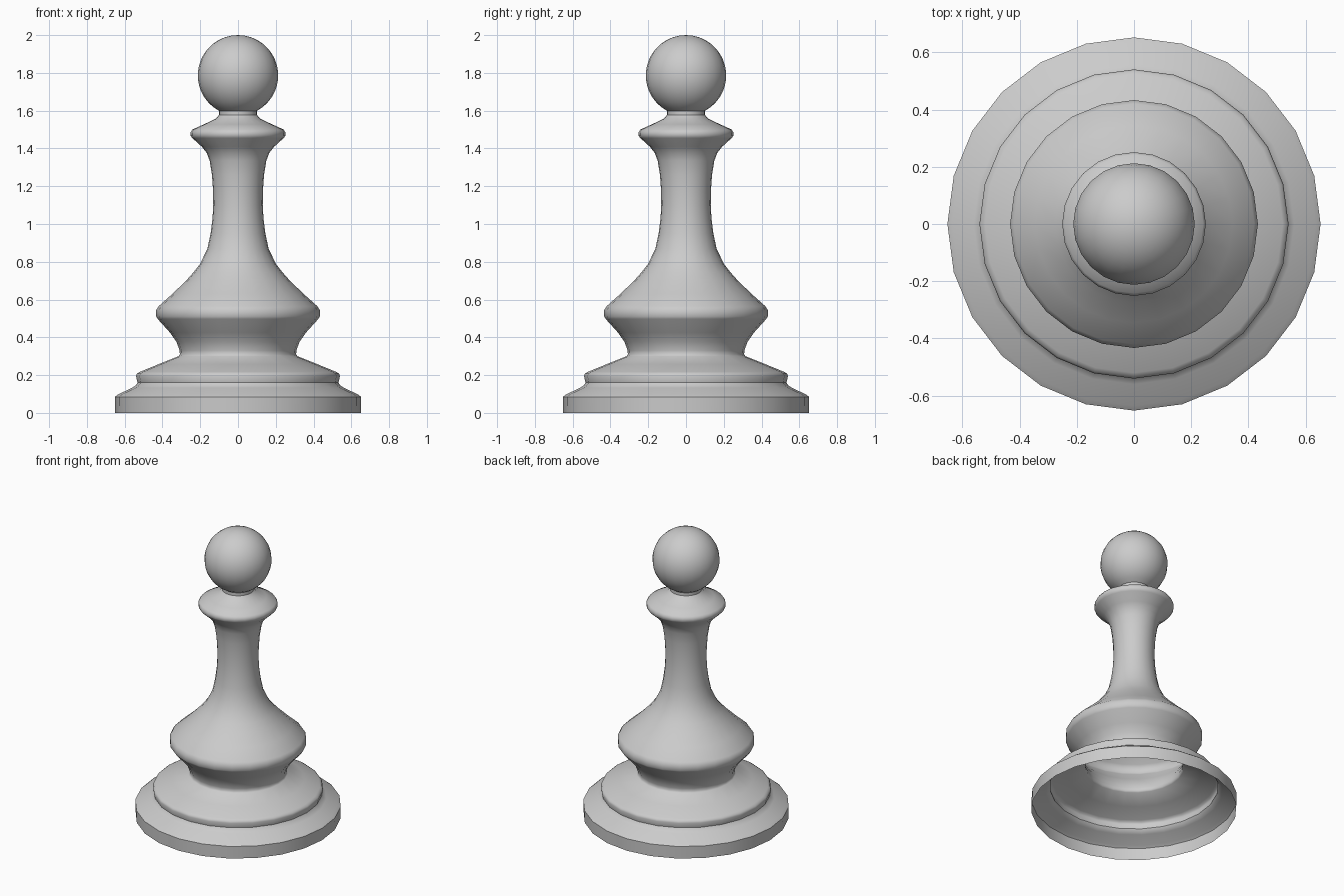
import bpy, bmesh
from math import sin, cos, pi, radians, atan2

if "Cube" in bpy.data.objects:
    bpy.data.objects.remove(bpy.data.objects["Cube"])

SIDES = 24


def lathe(name, profile, sides=SIDES):
    """Turn an (r, z) profile, listed bottom to top, around the z axis."""
    bm = bmesh.new()
    rings = []
    for r, z in profile:
        if r < 1e-5:
            rings.append([bm.verts.new((0, 0, z))])
        else:
            rings.append([bm.verts.new((r * cos(2 * pi * i / sides),
                                        r * sin(2 * pi * i / sides), z))
                          for i in range(sides)])
    for a, b in zip(rings, rings[1:]):
        for i in range(sides):
            j = (i + 1) % sides
            if len(b) == 1:
                bm.faces.new((a[i], a[j], b[0]))
            else:
                bm.faces.new((a[i], a[j], b[j], b[i]))
    mesh = bpy.data.meshes.new(name)
    bm.to_mesh(mesh)
    bm.free()
    ob = bpy.data.objects.new(name, mesh)
    bpy.context.collection.objects.link(ob)
    bpy.ops.object.select_all(action='DESELECT')
    ob.select_set(True)
    bpy.context.view_layer.objects.active = ob
    bpy.ops.object.shade_smooth_by_angle(angle=radians(40))
    return ob


# Stepped foot, hollow and open underneath
foot = [(0.65, 0), (0.652, 0.085), (0.635, 0.098), (0.56, 0.133), (0.542, 0.145),
        (0.532, 0.16), (0.54, 0.195), (0.535, 0.208), (0.52, 0.217),
        (0.42, 0.258), (0.315, 0.300), (0.308, 0.31)]
# Waist and flared skirt
skirt = [(0.309, 0.33), (0.325, 0.375), (0.36, 0.425), (0.425, 0.497), (0.433, 0.51),
         (0.433, 0.545), (0.42, 0.565), (0.345, 0.632), (0.275, 0.70),
         (0.235, 0.745), (0.20, 0.79)]
# Slim stem
stem = [(0.162, 0.87), (0.145, 0.95), (0.135, 1.03), (0.131, 1.10),
        (0.132, 1.18), (0.138, 1.26), (0.150, 1.335), (0.165, 1.375), (0.19, 1.408)]
# Collar and neck
collar = [(0.242, 1.455), (0.251, 1.467), (0.251, 1.485), (0.242, 1.50),
          (0.18, 1.528), (0.12, 1.556), (0.10, 1.578)]
# Ball head, an arc rising from the neck to the pole
R, CZ, N = 0.213, 1.787, 16
start = atan2(1.60 - CZ, 0.10)
ball = [(R * cos(t), CZ + R * sin(t))
        for t in (start + (pi / 2 - start) * k / N for k in range(N + 1))]

lathe("turned_body", foot + skirt + stem + collar + [ball[0]])
lathe("ball_head", ball)
